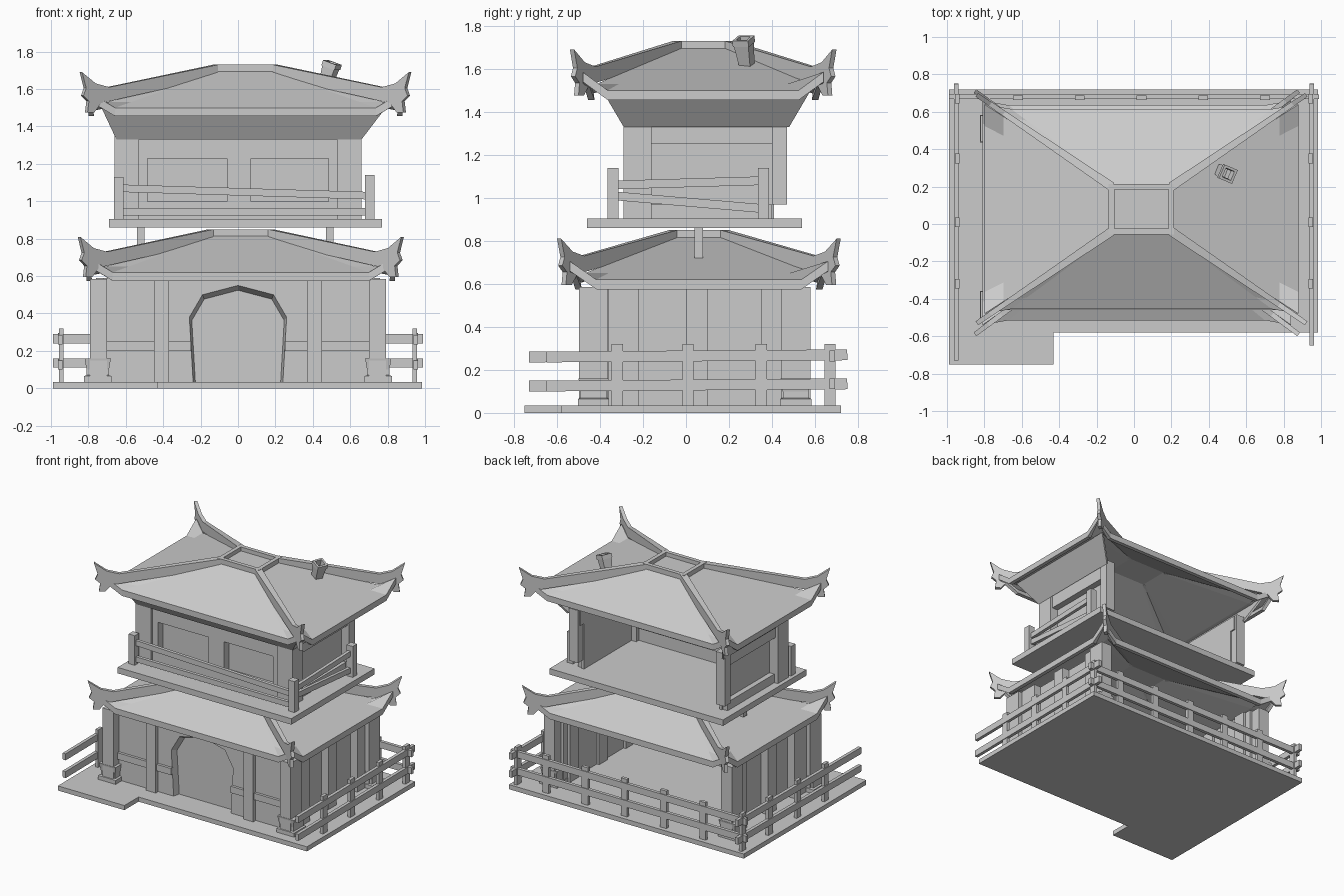
import bpy
import bmesh
from mathutils import Vector, Matrix

default_cube = bpy.data.objects.get("Cube")
if default_cube:
    bpy.data.objects.remove(default_cube, do_unlink=True)

# One plain grey for the whole building
grey = bpy.data.materials.new("plain_grey")
grey.use_nodes = True
grey_value = (0.6, 0.6, 0.6, 1)
grey.diffuse_color = grey_value
grey.node_tree.nodes["Principled BSDF"].inputs["Base Color"].default_value = grey_value


def finish(name, bm, recalc=True):
    """Turn a bmesh into a named object with the shared material."""
    if recalc:
        bmesh.ops.recalc_face_normals(bm, faces=bm.faces)
    mesh = bpy.data.meshes.new(name)
    bm.to_mesh(mesh)
    bm.free()
    mesh.materials.append(grey)
    obj = bpy.data.objects.new(name, mesh)
    bpy.context.scene.collection.objects.link(obj)
    return obj


def box(name, x, y, z):
    """Box from three (low, high) ranges."""
    bm = bmesh.new()
    bmesh.ops.create_cube(bm, size=1)
    low, high = (Vector(corner) for corner in zip(x, y, z))
    for vert in bm.verts:
        vert.co = (low + high) / 2 + vert.co * (high - low)
    return finish(name, bm)


def span(centre, half):
    return (centre - half, centre + half)


def mirrored(side, low, high):
    return tuple(sorted((side * low, side * high)))


def beam(name, start, end, width, height):
    """Straight bar between two points, with a vertical cross-section."""
    start, end = Vector(start), Vector(end)
    along = (end - start).normalized()
    across = along.cross(Vector((0, 0, 1))).normalized()
    up = across.cross(along)
    frame = Matrix((along * (end - start).length, across * width, up * height)).transposed()
    bm = bmesh.new()
    bmesh.ops.create_cube(bm, size=1)
    for vert in bm.verts:
        vert.co = (start + end) / 2 + frame @ vert.co
    return finish(name, bm)


def skin(name, loops, closed=True):
    """Join closed loops of points one to the next, with optional end caps."""
    bm = bmesh.new()
    rings = [[bm.verts.new(point) for point in loop] for loop in loops]
    for lower, upper in zip(rings, rings[1:]):
        for i in range(len(lower)):
            j = (i + 1) % len(lower)
            bm.faces.new((lower[i], lower[j], upper[j], upper[i]))
    if closed:
        bm.faces.new(rings[0])
        bm.faces.new(rings[-1])
    return finish(name, bm)


def square_loft(name, centre, rings, closed=True):
    """Skin square rings given as (height, half width)."""
    corners = ((-1, -1), (1, -1), (1, 1), (-1, 1))
    return skin(name, [[(centre[0] + half * a, centre[1] + half * b, height) for a, b in corners]
                       for height, half in rings], closed)


# Roof: four slopes with an upright eave board, hip ridges with upturned tips, rimmed flat top
def roof(prefix, cx, cy, base, tip_x, tip_y):
    flat_x, flat_y, peak = 0.16, 0.12, base + 0.245
    columns = (-1, -0.83, 0.83, 1)
    rows = ((0, 0), (0.85, 0), (1, 0), (1, 0.045))
    bm = bmesh.new()
    for axis in (0, 1):
        for side in (-1, 1):
            grid = []
            for t, drop in rows:
                line = []
                for s in columns:
                    corner = abs(s) == 1
                    flat = (flat_x, flat_y)
                    eave = (tip_x - 0.04, tip_y - (0.05 if corner else 0.075))
                    half = [f + (e - f) * t for f, e in zip(flat, eave)]
                    point = [half[0] * s, half[1] * s]
                    point[axis] = half[axis] * side
                    lift = 0.085 if corner and t == 1 else 0
                    z = peak - (peak - base - 0.045) * t + lift - drop
                    line.append(bm.verts.new((cx + point[0], cy + point[1], z)))
                grid.append(line)
            for a, b in zip(grid, grid[1:]):
                for i in range(len(columns) - 1):
                    bm.faces.new((a[i], a[i + 1], b[i + 1], b[i]))
    bmesh.ops.remove_doubles(bm, verts=bm.verts, dist=0.001)
    inside = Vector((cx, cy, base - 0.3))
    for face in bm.faces:
        face.normal_update()
        if face.normal.dot(face.calc_center_median() - inside) < 0:
            face.normal_flip()
    slopes = finish(prefix + "_roof_slopes", bm, recalc=False)
    thickness = slopes.modifiers.new("thickness", "SOLIDIFY")
    thickness.thickness = 0.03
    thickness.offset = -1

    # Hip ridge side profile: share of the diagonal, height above the eave; narrows to the tip
    profile = ((0, 0.275), (0.8, 0.155), (0.9, 0.175), (1, 0.235), (0.97, 0.15),
               (0.99, 0.11), (0.95, 0.08), (0.96, 0.02), (0.91, 0.02), (0.86, 0.07), (0, 0.21))
    for sx in (-1, 1):
        for sy in (-1, 1):
            start = Vector((cx + sx * flat_x, cy + sy * flat_y, base))
            end = Vector((cx + sx * tip_x, cy + sy * tip_y, base))
            across = (end - start).cross(Vector((0, 0, 1))).normalized()
            skin(prefix + "_hip_ridge",
                 [[start.lerp(end, u) + Vector((0, 0, h)) + across * side * (0.024 - 0.012 * u)
                   for u, h in profile] for side in (-1, 1)])
    box(prefix + "_flat_top", span(cx, flat_x), span(cy, flat_y), (peak - 0.03, peak))
    for side in (-1, 1):
        z = (peak - 0.03, peak + 0.03)
        box(prefix + "_top_rim", span(cx, flat_x + 0.015), span(cy + side * flat_y, 0.015), z)
        box(prefix + "_top_rim", span(cx + side * flat_x, 0.015), span(cy, flat_y + 0.015), z)


roof("lower", 0.015, 0.06, 0.575, 0.865, 0.65)
roof("upper", 0.04, 0.08, 1.455, 0.88, 0.61)

# Ground slab with a step out at one front corner
ground = ((-0.99, -0.75), (-0.43, -0.75), (-0.43, -0.58), (0.985, -0.58), (0.985, 0.72), (-0.99, 0.72))
skin("ground_slab", [[(x, y, z) for x, y in ground] for z in (0, 0.035)])

# Ground floor front wall with a doorway that narrows towards the door
floor, eave = 0.035, 0.59
arch = ((-0.24, floor), (-0.26, 0.38), (-0.19, 0.5), (0, 0.55), (0.19, 0.5), (0.26, 0.38), (0.24, floor))
border = [(-0.72, floor), (0.72, floor), (0.72, eave), (-0.72, eave)]
loops = []
for y, shrink in ((-0.43, 1), (-0.37, 0.94)):
    opening = [(x * shrink, floor + (z - floor) * shrink) for x, z in arch]
    loops.append([(x, y, z) for x, z in border[:1] + opening + border[1:]])
skin("front_wall", loops)
box("arched_door", span(0, 0.3), (-0.38, -0.36), (floor, 0.58))

# Ground floor posts, studs and side walls
for side in (-1, 1):
    for y in (-0.43, 0.51):
        box("corner_post", mirrored(side, 0.7, 0.79), span(y, 0.068), (floor, 0.585))
        square_loft("post_base", (side * 0.75, y),
                    ((floor, 0.073), (0.065, 0.073), (0.07, 0.06), (0.1, 0.06), (0.16, 0.07)))
    box("front_stud", mirrored(side, 0.37, 0.45), (-0.46, -0.42), (floor, 0.58))
    box("front_rail", mirrored(side, 0.45, 0.7), (-0.45, -0.42), (0.2, 0.25))
    box("front_rail", mirrored(side, 0.25, 0.37), (-0.45, -0.42), (0.2, 0.25))
    box("side_wall", mirrored(side, 0.68, 0.7), (-0.4, 0.5), (floor, eave))
    for y in ((-0.36, -0.22), (0, 0.1), (0.35, 0.45)):
        box("side_stud", mirrored(side, 0.66, 0.76), y, (floor, eave))

# Fence around the sides and back of the ground slab
for side, front in ((-1, -0.73), (1, -0.65)):
    for y in (-0.32, 0.01, 0.35, 0.67):
        box("side_fence_post", span(side * 0.945, 0.012), span(y, 0.026), (floor, 0.32))
    for z in (0.135, 0.27):
        beam("side_fence_rail", (side * 0.95, front, z - 0.01), (side * 0.95, 0.75, z), 0.025, 0.05)
for x in (-0.62, -0.29, 0.04, 0.37, 0.7):
    box("back_fence_post", span(x, 0.026), span(0.675, 0.012), (floor, 0.32))
for z in (0.135, 0.265):
    beam("back_fence_rail", (-0.99, 0.68, z), (0.99, 0.68, z), 0.025, 0.05)

# Upper floor slab on short props
deck = 0.905
box("upper_floor_slab", (-0.69, 0.77), (-0.46, 0.54), (0.86, deck))
for x in (-0.52, 0.49):
    box("floor_prop", span(x, 0.02), span(0.06, 0.02), (0.71, 0.87))

# Upper floor front wall with two recessed windows
front = (-0.27, -0.19)
box("upper_wall_sill", span(0, 0.54), front, (deck, 1))
box("upper_wall_head", span(0, 0.54), front, (1.23, 1.36))
box("upper_wall_mullion", span(0.005, 0.065), front, (1, 1.23))
box("window_panel", span(0, 0.54), (-0.21, -0.18), (1, 1.23))
for side in (-1, 1):
    box("upper_wall_jamb", mirrored(side, 0.485, 0.54), front, (1, 1.23))
    box("upper_front_post", mirrored(side, 0.53, 0.66), (-0.29, -0.16), (deck, 1.36))
    box("upper_back_post", mirrored(side, 0.58, 0.655), (0.4, 0.47), (0.97, 1.37))
    box("upper_side_panel", mirrored(side, 0.57, 0.59), (-0.18, 0.41), (deck, 1.34))
    box("upper_side_beam", mirrored(side, 0.57, 0.64), (-0.18, 0.45), (1.25, 1.36))
    box("upper_side_sill", mirrored(side, 0.57, 0.63), (-0.18, 0.4), (deck, 0.97))

# Flared soffit under the upper eaves, open at the back
bm = bmesh.new()
rings = []
for left, right, y0, y1, z in ((-0.65, 0.66, -0.29, 0.48, 1.33), (-0.73, 0.79, -0.39, 0.58, 1.5)):
    rings.append([bm.verts.new((x, y, z)) for x, y in ((left, y1), (left, y0), (right, y0), (right, y1))])
for i in range(3):
    bm.faces.new((rings[0][i], rings[0][i + 1], rings[1][i + 1], rings[1][i]))
soffit = finish("upper_soffit", bm, recalc=False)
soffit.modifiers.new("thickness", "SOLIDIFY").thickness = 0.015

# Crooked balcony railing
for x, y, top in ((-0.638, -0.34, 1.13), (0.705, -0.34, 1.14), (0.705, 0.36, 1.14)):
    box("balcony_post", span(x, 0.026), span(y, 0.026), (deck, top))
rails = (((-0.64, -0.34, 1.07), (0.7, -0.34, 1.03)), ((-0.64, -0.34, 0.945), (0.7, -0.34, 0.945)),
         ((0.7, -0.34, 1.06), (0.7, 0.36, 1.08)), ((0.7, -0.34, 1.01), (0.7, 0.36, 0.95)))
for start, end in rails:
    beam("balcony_rail", start, end, 0.025, 0.04)

# Flared hollow chimney leaning on the roof slope
chimney = square_loft("chimney", (0, 0), ((0, 0.026), (0.12, 0.036), (0.12, 0.04), (0.15, 0.04),
                                          (0.15, 0.026), (0.1, 0.022)), closed=False)
chimney.location = (0.46, 0.285, 1.6)
chimney.rotation_euler = (0, 0.33, -0.4)
